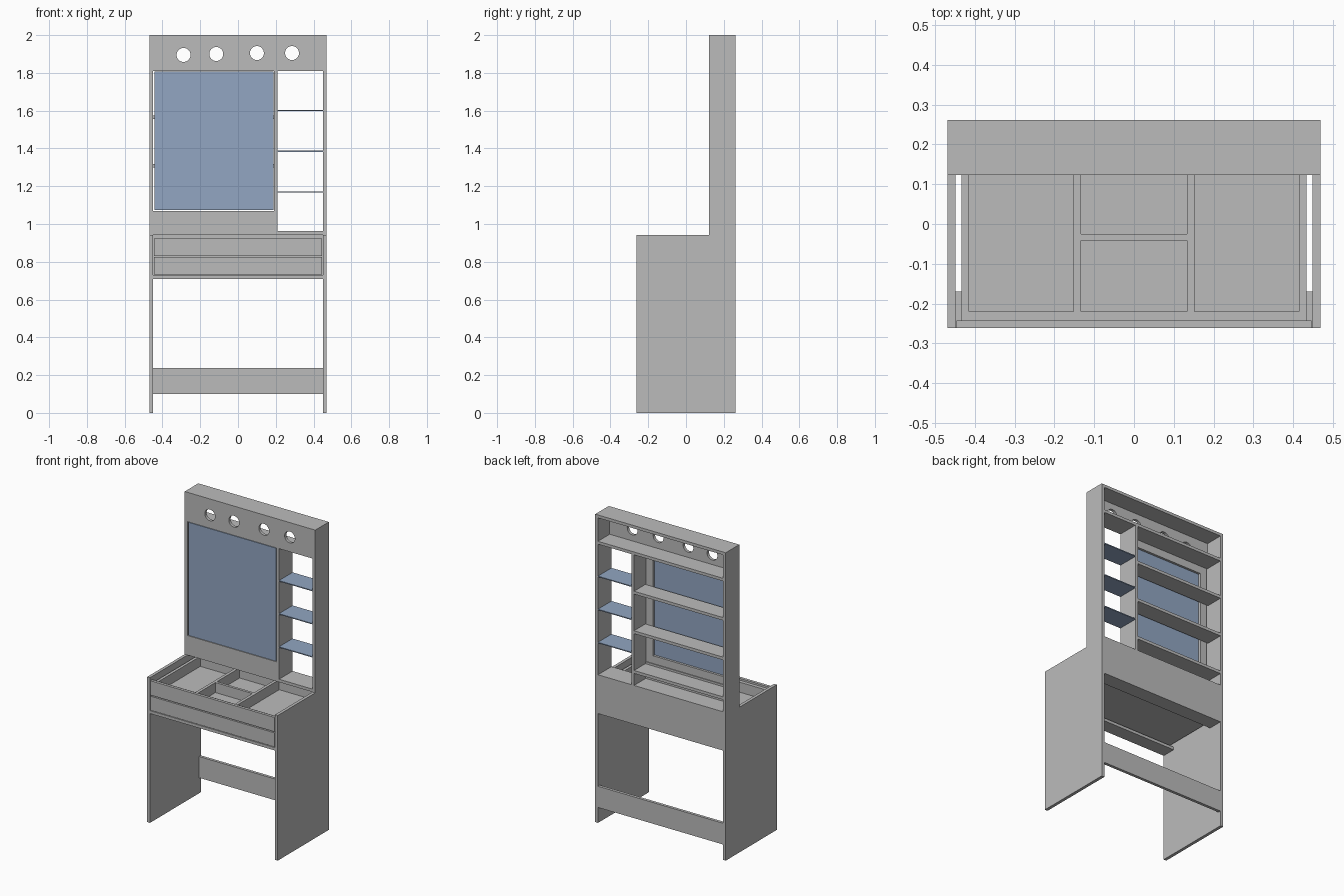
import bpy
import bmesh
from mathutils import Matrix, Vector

old = bpy.data.objects.get("Cube")
if old:
    bpy.data.objects.remove(old)


def material(name, color):
    m = bpy.data.materials.new(name)
    m.use_nodes = True
    m.diffuse_color = color
    m.node_tree.nodes["Principled BSDF"].inputs["Base Color"].default_value = color
    return m


GREY = material("grey board", (0.5, 0.5, 0.5, 1))
GLASS = material("blue glass", (0.287, 0.381, 0.539, 1))


def finish(name, bm, mat):
    bmesh.ops.recalc_face_normals(bm, faces=bm.faces)
    mesh = bpy.data.meshes.new(name)
    bm.to_mesh(mesh)
    bm.free()
    mesh.materials.append(mat)
    ob = bpy.data.objects.new(name, mesh)
    bpy.context.collection.objects.link(ob)
    return ob


def box(name, x, y, z, mat=GREY):
    """Board given by its (low, high) range on each axis."""
    bm = bmesh.new()
    size = [r[1] - r[0] for r in (x, y, z)]
    mid = Vector([(r[0] + r[1]) / 2 for r in (x, y, z)])
    bmesh.ops.create_cube(bm, size=1, matrix=Matrix.Translation(mid) @ Matrix.Diagonal((*size, 1)))
    return finish(name, bm, mat)


T = 0.019                        # board thickness
OUT, IN = 0.469, 0.449           # outer and inner faces of the sides
FRONT, BACK, FACE = -0.262, 0.262, 0.123
TABLE, TOP = 0.943, 2.0
FLOOR, HEAD = 0.962, 1.81        # upper cabinet floor and header underside
DIV = (0.19, 0.209)              # upright between mirror door and open shelves
INSIDE = (-IN, IN)

# L-shaped side panels
profile = [(FRONT, 0), (BACK, 0), (BACK, TOP), (FACE, TOP), (FACE, TABLE), (FRONT, TABLE)]
for side, x0 in (("right", -OUT), ("left", IN)):
    bm = bmesh.new()
    face = bm.faces.new([bm.verts.new((x0, y, z)) for y, z in profile])
    ext = bmesh.ops.extrude_face_region(bm, geom=[face])
    moved = [v for v in ext["geom"] if isinstance(v, bmesh.types.BMVert)]
    bmesh.ops.translate(bm, verts=moved, vec=(OUT - IN, 0, 0))
    finish(side + "_side_panel", bm, GREY)

# Header with four round lamp holes
header = box("lamp_header", INSIDE, (FACE, FACE + T), (HEAD, TOP))
bm = bmesh.new()
for x, z in ((-0.288, 1.895), (-0.115, 1.9), (0.1, 1.905), (0.286, 1.905)):
    place = Matrix.Translation((x, FACE, z)) @ Matrix.Rotation(1.570796, 4, "X")
    bmesh.ops.create_cone(bm, cap_ends=True, segments=32, radius1=0.037, radius2=0.037,
                          depth=0.2, matrix=place)
cutter = finish("hole_cutter", bm, GREY)
cutter.hide_render = True
cut = header.modifiers.new("holes", "BOOLEAN")
cut.operation = "DIFFERENCE"
cut.solver = "EXACT"
cut.object = cutter
bpy.context.view_layer.objects.active = header
header.select_set(True)
bpy.ops.object.modifier_apply(modifier=cut.name)
bpy.ops.object.shade_smooth_by_angle()
bpy.data.objects.remove(cutter)

# Upper cabinet
box("top_board", INSIDE, (FACE + T, BACK), (TOP - T, TOP))
box("header_shelf", INSIDE, (FACE + T, BACK), (HEAD, HEAD + T))
box("cabinet_floor", INSIDE, (FACE, BACK), (TABLE, FLOOR))
box("cabinet_divider", DIV, (FACE, BACK), (FLOOR, HEAD))
box("cabinet_apron", (-IN, DIV[0]), (FACE, FACE + T), (FLOOR, 1.07))
for i, z in enumerate((1.04, 1.298, 1.555)):
    box(f"cabinet_shelf_{i + 1}", (-IN, DIV[0]), (FACE + 0.023, BACK), (z, z + T))
for i, z in enumerate((1.17, 1.385, 1.6)):
    box(f"glass_shelf_{i + 1}", (DIV[1], IN), (FACE, BACK), (z - 0.003, z + 0.003), GLASS)

# Mirror door: glass on an open frame, with a narrow gap beside the side panel
dx, dz, rail = (-0.443, 0.188), (1.073, 1.807), 0.05
box("mirror", dx, (FACE, FACE + 0.004), dz, GLASS)
depth = (FACE + 0.004, FACE + T)
for name, x in (("right", (dx[0], dx[0] + rail)), ("left", (dx[1] - rail, dx[1]))):
    box(f"door_{name}_stile", x, depth, dz)
for name, z in (("lower", (dz[0], dz[0] + rail)), ("upper", (dz[1] - rail, dz[1]))):
    box(f"door_{name}_rail", (dx[0] + rail, dx[1] - rail), depth, z)

# Table frame
box("back_panel", INSIDE, (BACK - T, BACK), (0.71, TABLE))
box("foot_stretcher", INSIDE, (BACK - T, BACK), (0.1, 0.238))
box("front_rail", INSIDE, (FRONT, -0.17), (0.71, 0.729))
box("rear_rail", INSIDE, (0.165, BACK - T), (0.71, 0.729))


# Drawers, open at the top
def drawer(name, z0, z1):
    w, y0, y1 = 0.434, FRONT + T, 0.225
    low, high = z0 + 0.008, z1 - 0.012
    box(name + "_front", (-0.446, 0.446), (FRONT, y0), (z0, z1))
    box(name + "_bottom", (T - w, w - T), (y0 + T, y1 - T), (low, low + 0.008))
    for s, x in (("right", (-w, T - w)), ("left", (w - T, w))):
        box(f"{name}_{s}_wall", x, (y0, y1), (low, high))
    for s, y in (("inner_front", (y0, y0 + T + 0.004)), ("back", (y1 - T, y1))):
        box(f"{name}_{s}_wall", (T - w, w - T), y, (low, high))
    return low + 0.008, high, y0 + T + 0.004, y1 - T


drawer("lower_drawer", 0.733, 0.824)
low, high, ya, yb = drawer("upper_drawer", 0.831, 0.924)
for s, x in (("right", (-0.152, -0.133)), ("left", (0.133, 0.152))):
    box(f"tray_{s}_divider", x, (ya, yb), (low, high))
box("tray_cross_divider", (-0.133, 0.133), (-0.042, -0.025), (low, high))
